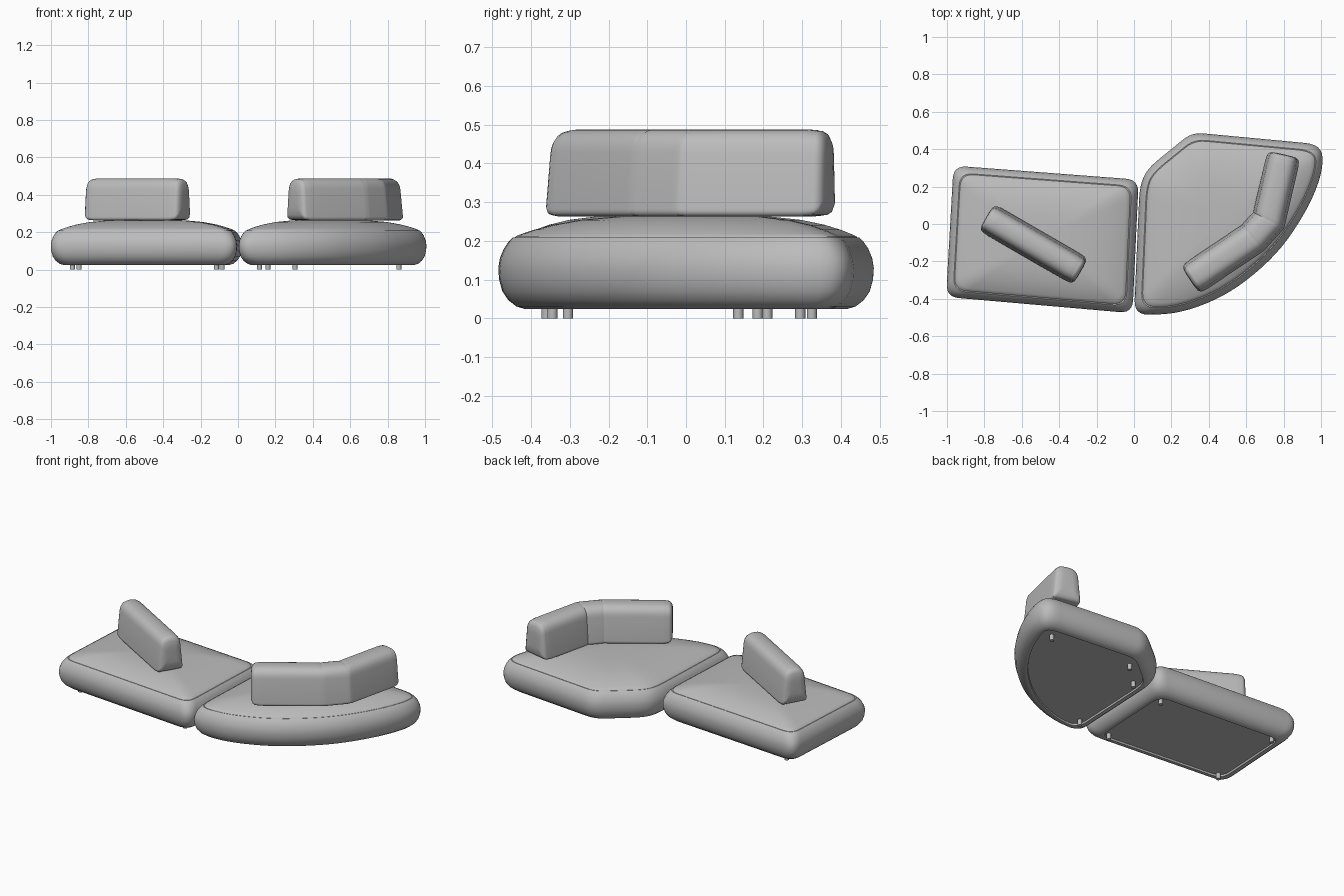
import bpy, bmesh, math
from mathutils import Vector

cube = bpy.data.objects.get("Cube")
if cube:
    bpy.data.objects.remove(cube)

fabric = bpy.data.materials.new("grey_fabric")
fabric.use_nodes = True
GREY = (0.5, 0.5, 0.5, 1)
fabric.diffuse_color = GREY
fabric.node_tree.nodes["Principled BSDF"].inputs["Base Color"].default_value = GREY


def rounded(corners, inset=0.0, steps=6):
    """Counter-clockwise (x, y, rounding) corners, inset and rounded."""
    n, pts, out = len(corners), [], []
    for i, c in enumerate(corners):
        p = Vector(c[:2])
        a = (p - Vector(corners[i - 1][:2])).normalized()
        b = (Vector(corners[(i + 1) % n][:2]) - p).normalized()
        na, nb = Vector((-a.y, a.x)), Vector((-b.y, b.x))
        pts.append(p + (na + nb) * inset / (1 + na.dot(nb)))
    for i, p in enumerate(pts):
        da, db = pts[i - 1] - p, pts[(i + 1) % n] - p
        r = corners[i][2]
        a = p + da.normalized() * min(r, da.length * 0.47)
        b = p + db.normalized() * min(r, db.length * 0.47)
        for k in range(steps + 1):
            t = k / steps
            out.append(a * (1 - t) ** 2 + p * 2 * t * (1 - t) + b * t * t)
    return out


def loft(name, rings, angle=40):
    """Skin a stack of matching rings and close both ends."""
    bm = bmesh.new()
    loops = [[bm.verts.new(v) for v in ring] for ring in rings]
    n = len(loops[0])
    for lo, hi in zip(loops, loops[1:]):
        for i in range(n):
            j = (i + 1) % n
            bm.faces.new((lo[i], lo[j], hi[j], hi[i]))
    bm.faces.new(loops[0][::-1])
    bm.faces.new(loops[-1])
    bmesh.ops.recalc_face_normals(bm, faces=bm.faces)
    mesh = bpy.data.meshes.new(name)
    bm.to_mesh(mesh)
    bm.free()
    mesh.materials.append(fabric)
    ob = bpy.data.objects.new(name, mesh)
    bpy.context.collection.objects.link(ob)
    bpy.ops.object.select_all(action='DESELECT')
    ob.select_set(True)
    bpy.context.view_layer.objects.active = ob
    bpy.ops.object.shade_smooth_by_angle(angle=math.radians(angle))
    return ob


# Seat side, from the recessed underside panel up to the top seam
SIDE = [(0.078, 0.036), (0.076, 0.025), (0.066, 0.024), (0.045, 0.031),
        (0.025, 0.047), (0.01, 0.07), (0.002, 0.1), (0, 0.13), (0.004, 0.155),
        (0.014, 0.18), (0.026, 0.198), (0.036, 0.208), (0.041, 0.207)]


def seat(name, corners):
    rings = [[(p.x, p.y, z) for p in rounded(corners, d)] for d, z in SIDE]
    rim = rounded(corners, 0.044)
    mid = sum(rim, Vector((0, 0))) / len(rim)
    for t in (1, 0.96, 0.9, 0.8, 0.65, 0.45, 0.2, 0.02):
        z = 0.212 + 0.054 * (1 - t ** 3.5)
        rings.append([(*(mid.lerp(p, t)), z) for p in rim])
    loft(name, rings)


seat("right_seat", [(-1.005, -0.39, 0.07), (-0.008, -0.477, 0.07),
                    (0.025, 0.237, 0.07), (-0.965, 0.312, 0.07)])
seat("left_seat", [(0.0, -0.487, 0.08), (0.25, -0.48, 0.2), (0.52, -0.37, 0.2),
                   (0.77, -0.16, 0.2), (0.93, 0.08, 0.2), (1.01, 0.28, 0.1),
                   (1.005, 0.425, 0.09), (0.31, 0.49, 0.06),
                   (0.07, 0.295, 0.08), (0.03, 0.2, 0.08)])


def backrest(name, path, width):
    """Sweep a tapered rounded section along a path, seamed at each joint."""
    w, top = width / 2, width / 2 - 0.022
    section = rounded([(-w, 0.263, 0.02), (w, 0.263, 0.02),
                       (top, 0.488, 0.06), (-top, 0.488, 0.06)])
    path = [Vector(p) for p in path]
    stations = []
    ends = [(0, 0.02), (0, 0.4), (0.003, 0.75), (0.012, 0.9), (0.024, 0.965),
            (0.028, 0.962), (0.034, 0.978), (0.06, 1.0)]
    first = (path[1] - path[0]).normalized()
    last = (path[-1] - path[-2]).normalized()
    for s, k in ends:
        stations.append((path[0] + first * s, first, k, 1))
    for a, p, b in zip(path, path[1:], path[2:]):
        u, v = (p - a).normalized(), (b - p).normalized()
        t = (u + v).normalized()
        for off, k in ((-0.02, 1), (-0.004, 0.995), (0, 0.985), (0.004, 0.995), (0.02, 1)):
            q = p + (u if off < 0 else v) * off
            stations.append((q, t, k, 1 / t.dot(u)))
    for s, k in reversed(ends):
        stations.append((path[-1] - last * s, last, k, 1))
    zc = 0.375
    rings = []
    for p, t, k, wide in stations:
        side = Vector((t.y, -t.x)) * wide * k
        rings.append([(*(p + side * c.x), zc + (c.y - zc) * k) for c in section])
    loft(name, rings)


backrest("right_backrest", [(-0.79, 0.037), (-0.285, -0.255)], 0.168)
backrest("left_backrest", [(0.3, -0.3), (0.635, -0.075), (0.72, 0.02), (0.802, 0.372)], 0.185)

# Short round feet under both seats
FEET = [(-0.885, -0.305), (-0.85, 0.21), (-0.115, -0.36), (-0.085, 0.135),
        (0.115, -0.345), (0.16, 0.185), (0.305, 0.325), (0.86, 0.295)]
for i, (x, y) in enumerate(FEET):
    circle = [(x + 0.013 * math.cos(a * math.tau / 16),
               y + 0.013 * math.sin(a * math.tau / 16)) for a in range(16)]
    loft(f"foot_{i + 1}", [[(*c, z) for c in circle] for z in (0, 0.04)])
